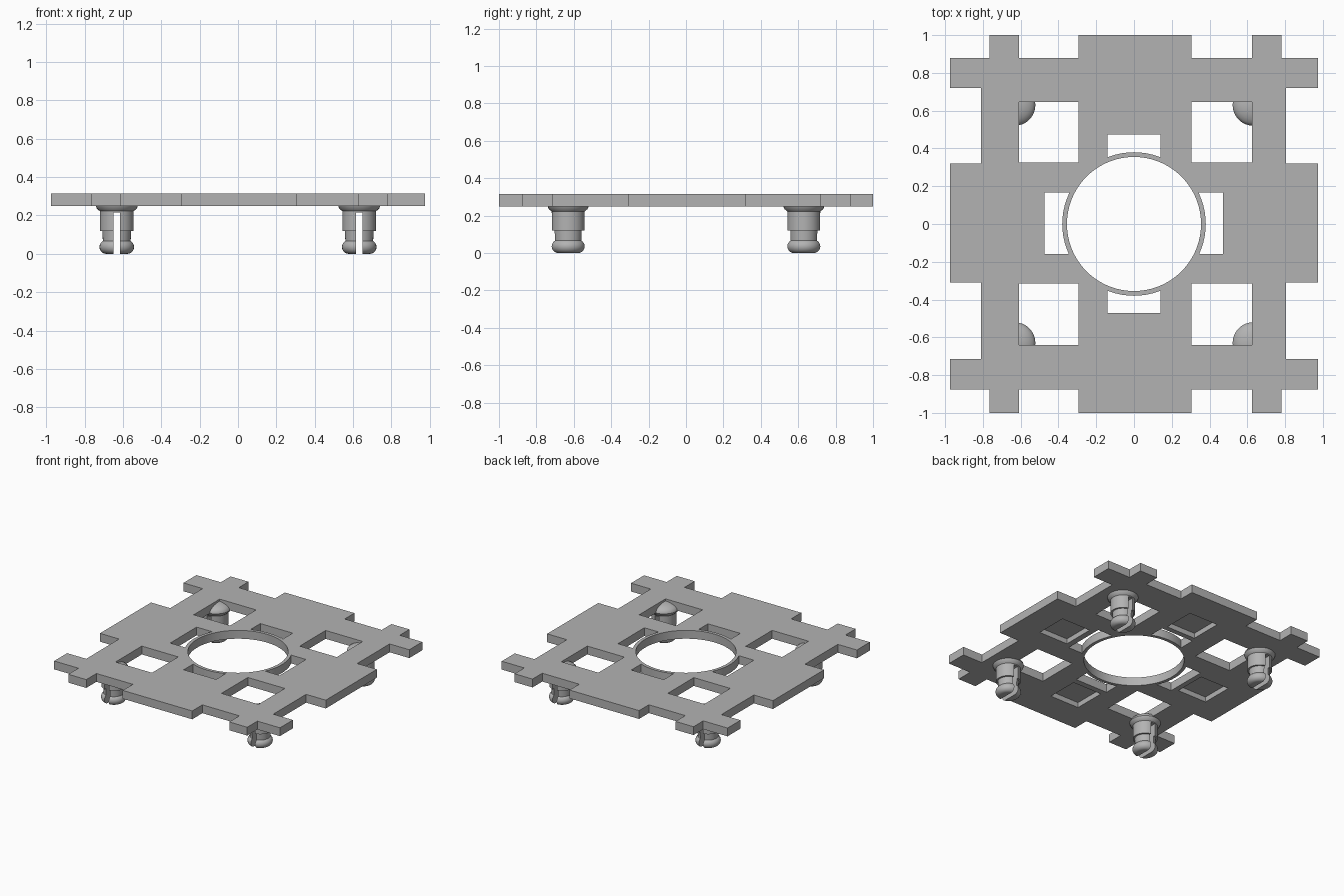
import bpy, bmesh, math
from mathutils import Matrix, Vector

if "Cube" in bpy.data.objects:
    bpy.data.objects.remove(bpy.data.objects["Cube"], do_unlink=True)

grey = bpy.data.materials.new("plain grey")
grey.use_nodes = True
colour = (0.45, 0.45, 0.45, 1)
grey.diffuse_color = colour
grey.node_tree.nodes["Principled BSDF"].inputs["Base Color"].default_value = colour

BOTTOM, TOP = 0.25, 0.315


def make(name, bm):
    bmesh.ops.recalc_face_normals(bm, faces=bm.faces)
    mesh = bpy.data.meshes.new(name)
    bm.to_mesh(mesh)
    bm.free()
    mesh.materials.append(grey)
    obj = bpy.data.objects.new(name, mesh)
    bpy.context.collection.objects.link(obj)
    return obj


def activate(obj):
    bpy.ops.object.select_all(action="DESELECT")
    obj.select_set(True)
    bpy.context.view_layer.objects.active = obj


def box(name, x0, x1, y0, y1, z0, z1):
    bm = bmesh.new()
    bmesh.ops.create_cube(bm, size=1)
    bmesh.ops.scale(bm, vec=(x1 - x0, y1 - y0, z1 - z0), verts=bm.verts)
    bmesh.ops.translate(bm, vec=((x0 + x1) / 2, (y0 + y1) / 2, (z0 + z1) / 2), verts=bm.verts)
    return make(name, bm)


def lathe(name, profile, steps, closed=False):
    bm = bmesh.new()
    verts = [bm.verts.new((r, 0, z)) for r, z in profile]
    pairs = list(zip(verts, verts[1:])) + ([(verts[-1], verts[0])] if closed else [])
    edges = [bm.edges.new(p) for p in pairs]
    bmesh.ops.spin(bm, geom=verts + edges, axis=(0, 0, 1), cent=(0, 0, 0),
                   angle=math.tau, steps=steps)
    bmesh.ops.remove_doubles(bm, verts=bm.verts, dist=0.0005)
    return make(name, bm)


def cut(target, cutter):
    mod = target.modifiers.new("cut", "BOOLEAN")
    mod.operation, mod.solver, mod.object = "DIFFERENCE", "EXACT", cutter
    activate(target)
    bpy.ops.object.modifier_apply(modifier=mod.name)
    bpy.data.objects.remove(cutter, do_unlink=True)


# Plate: woven bars laid out on a grid of cells, then thickened
bars_x = [(-0.765, -0.61), (-0.295, 0.305), (0.625, 0.78)]
bars_y = [(-0.875, -0.715), (-0.31, 0.32), (0.645, 0.88)]
bars_y[2] = (0.72, 0.88)
EX, EY = 0.975, 1.0
holes_x = [(-0.61, -0.295), (0.305, 0.625)]
holes_y = [(-0.64, -0.315), (0.325, 0.645)]
rects = [(a, b, -EY, EY) for a, b in bars_x]
rects += [(-EX, EX, a, b) for a, b in bars_y]
rects.append((-0.81, 0.805, -0.875, 0.88))
holes = [(*hx, *hy) for hx in holes_x for hy in holes_y]


def inside(rect, x, y):
    return rect[0] < x < rect[1] and rect[2] < y < rect[3]


xs = sorted({v for r in rects + holes for v in r[:2]})
ys = sorted({v for r in rects + holes for v in r[2:]})
bm = bmesh.new()
for x0, x1 in zip(xs, xs[1:]):
    for y0, y1 in zip(ys, ys[1:]):
        mx, my = (x0 + x1) / 2, (y0 + y1) / 2
        filled = any(inside(r, mx, my) for r in rects)
        if filled and not any(inside(h, mx, my) for h in holes):
            bm.faces.new([bm.verts.new((x, y, BOTTOM)) for x, y in
                          ((x0, y0), (x1, y0), (x1, y1), (x0, y1))])
bmesh.ops.remove_doubles(bm, verts=bm.verts, dist=0.0005)
grown = bmesh.ops.extrude_face_region(bm, geom=bm.faces[:])
bmesh.ops.translate(bm, vec=(0, 0, TOP - BOTTOM),
                    verts=[v for v in grown["geom"] if isinstance(v, bmesh.types.BMVert)])
plate = make("plate", bm)

# Round opening, slots beside it and square recesses underneath
R_IN, R_OUT = 0.355, 0.38
bm = bmesh.new()
bmesh.ops.create_cone(bm, cap_ends=True, segments=72, radius1=R_OUT, radius2=R_OUT,
                      depth=0.4, matrix=Matrix.Translation((0, 0, TOP)))
cut(plate, make("round_cutter", bm))
cut(plate, box("slot_cutter", -0.14, 0.14, -0.47, 0.475, 0.1, 0.5))
cut(plate, box("slot_cutter", -0.475, 0.47, -0.158, 0.168, 0.1, 0.5))
for x, y in ((0.64, 0), (-0.64, 0), (0, 0.64), (0, -0.64)):
    cut(plate, box("recess_cutter", x - 0.125, x + 0.125, y - 0.125, y + 0.125,
                   BOTTOM - 0.1, BOTTOM + 0.04))

# Thin ring round the opening
ring = lathe("centre_ring", [(R_IN, BOTTOM), (R_OUT, BOTTOM), (R_OUT, TOP), (R_IN, TOP)],
             72, closed=True)

# Split snap pegs with a domed head, collar, neck and rounded foot
foot = [(0.055 + 0.035 * math.cos(a), 0.036 + 0.036 * math.sin(a))
        for a in (math.radians(d) for d in range(60, -91, -15))]
head = [(0.11 * math.sin(a), BOTTOM + 0.05 * math.cos(a))
        for a in (math.radians(d) for d in range(0, 91, 15))]
shaft = [(0.104, 0.236), (0.088, 0.222), (0.088, 0.12), (0.075, 0.12)]
peg = lathe("peg", head + shaft + foot + [(0, 0)], 32)
cut(peg, box("split_cutter", -0.018, 0.018, -0.2, 0.2, -0.1, 0.215))

names = {(-1, -1): "front_right_peg", (1, -1): "front_left_peg",
         (-1, 1): "back_right_peg", (1, 1): "back_left_peg"}
for (sx, sy), name in names.items():
    copy = bpy.data.objects.new(name, peg.data.copy())
    copy.location = Vector((sx * 0.632, sy * 0.63, 0))
    bpy.context.collection.objects.link(copy)
    activate(copy)
    bpy.ops.object.shade_smooth_by_angle(angle=math.radians(35))
bpy.data.objects.remove(peg, do_unlink=True)

activate(ring)
bpy.ops.object.shade_smooth_by_angle(angle=math.radians(35))
